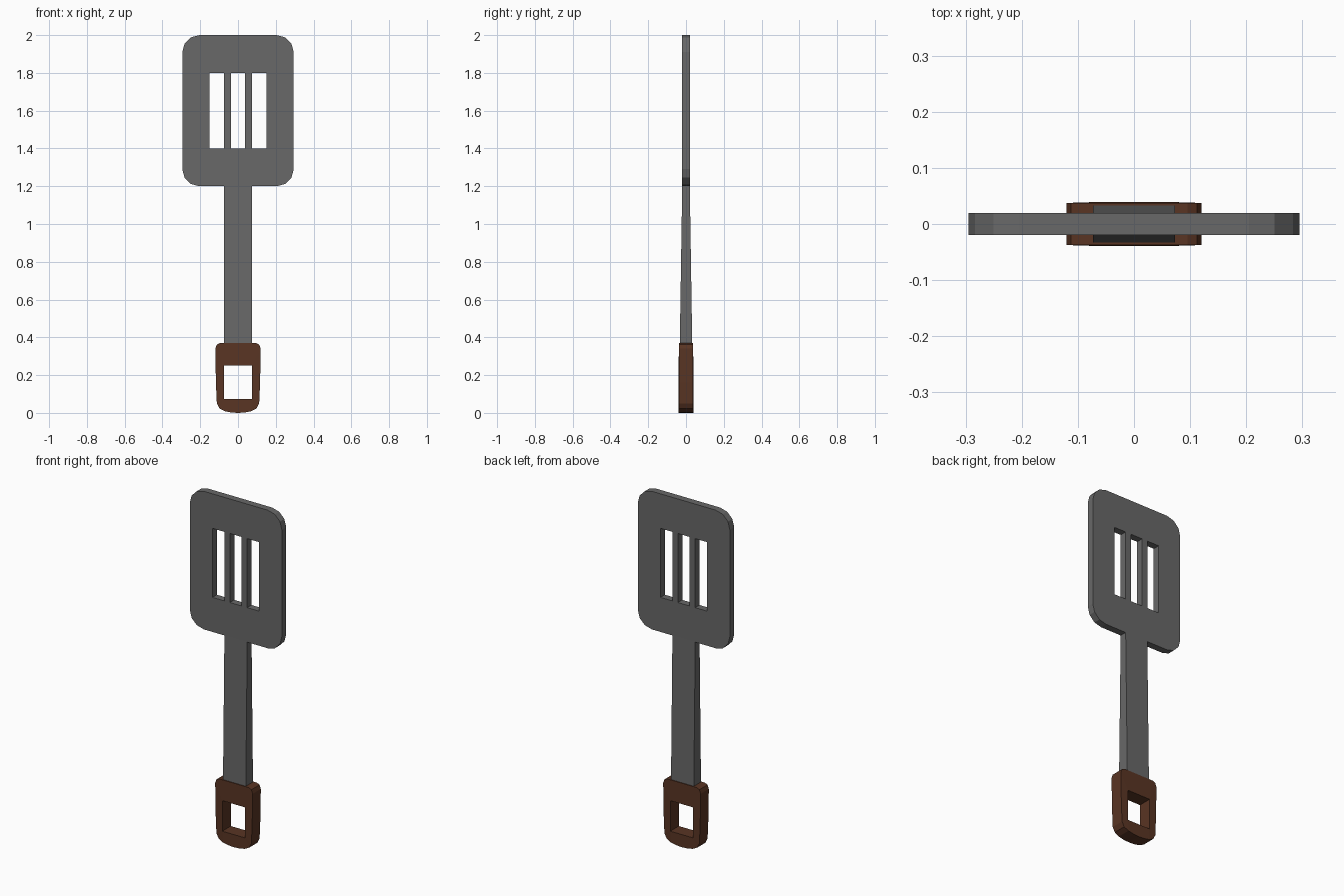
import bpy, bmesh
from math import sin, cos, pi

if "Cube" in bpy.data.objects:
    bpy.data.objects.remove(bpy.data.objects["Cube"])


def material(name, rgb):
    m = bpy.data.materials.new(name)
    m.diffuse_color = (*rgb, 1)
    m.use_nodes = True
    m.node_tree.nodes["Principled BSDF"].inputs["Base Color"].default_value = m.diffuse_color
    return m


steel = material("dark_steel", (0.14, 0.14, 0.14))
wood = material("brown_wood", (0.10, 0.035, 0.017))


def rect(x0, x1, z0, z1):
    return [(x0, z0), (x1, z0), (x1, z1), (x0, z1)]


def rounded_rect(x, z0, z1, r, steps):
    pts = []
    corners = [(x - r, z1 - r), (r - x, z1 - r), (r - x, z0 + r), (x - r, z0 + r)]
    for q, (cx, cz) in enumerate(corners):
        for i in range(steps + 1):
            a = (q + i / steps) * pi / 2
            pts.append((cx + r * cos(a), cz + r * sin(a)))
    return pts


def add_mesh(name, bm, mat):
    bmesh.ops.recalc_face_normals(bm, faces=bm.faces)
    me = bpy.data.meshes.new(name)
    bm.to_mesh(me)
    bm.free()
    me.materials.append(mat)
    ob = bpy.data.objects.new(name, me)
    bpy.context.collection.objects.link(ob)
    return ob


def plate(name, loops, half, mat):
    """Extruded plate in the XZ plane: first loop is the outline, the rest are holes."""
    bm = bmesh.new()
    edges = []
    for pts in loops:
        vs = [bm.verts.new((x, -half, z)) for x, z in pts]
        edges += [bm.edges.new((vs[i - 1], vs[i])) for i in range(len(vs))]
    bmesh.ops.triangle_fill(bm, edges=edges, use_beauty=True, normal=(0, -1, 0))
    ext = bmesh.ops.extrude_face_region(bm, geom=bm.faces[:], use_keep_orig=True)
    for v in ext["geom"]:
        if isinstance(v, bmesh.types.BMVert):
            v.co.y = half
    return add_mesh(name, bm, mat)


# Blade with three slots
slots = [rect(a, b, 1.4, 1.8) for a, b in ((-0.15, -0.073), (-0.038, 0.038), (0.073, 0.15))]
plate("blade", [rounded_rect(0.295, 1.2, 2.0, 0.09, 3)] + slots, 0.02, steel)

# Shaft, thinner towards the blade
bm = bmesh.new()
bmesh.ops.create_cube(bm, size=2)
for v in bm.verts:
    top = v.co.z > 0
    v.co = (v.co.x * 0.073, v.co.y * (0.02 if top else 0.033), 1.2 if top else 0.36)
add_mesh("shaft", bm, steel)

# Grip with hanging hole
half_outline = [(0.095, 0.37), (0.112, 0.362), (0.12, 0.34), (0.117, 0.16),
                (0.112, 0.05), (0.098, 0.023), (0.07, 0.009), (0.035, 0.002)]
outline = half_outline + [(-x, z) for x, z in reversed(half_outline)]
outline.insert(len(half_outline), (0, 0))
grip = plate("grip", [outline, rect(-0.073, 0.073, 0.073, 0.25)], 0.0375, wood)
# Slight swelling around the middle of the grip
for v in grip.data.vertices:
    if abs(v.co.x) < 0.08:
        v.co.y *= 1.04
